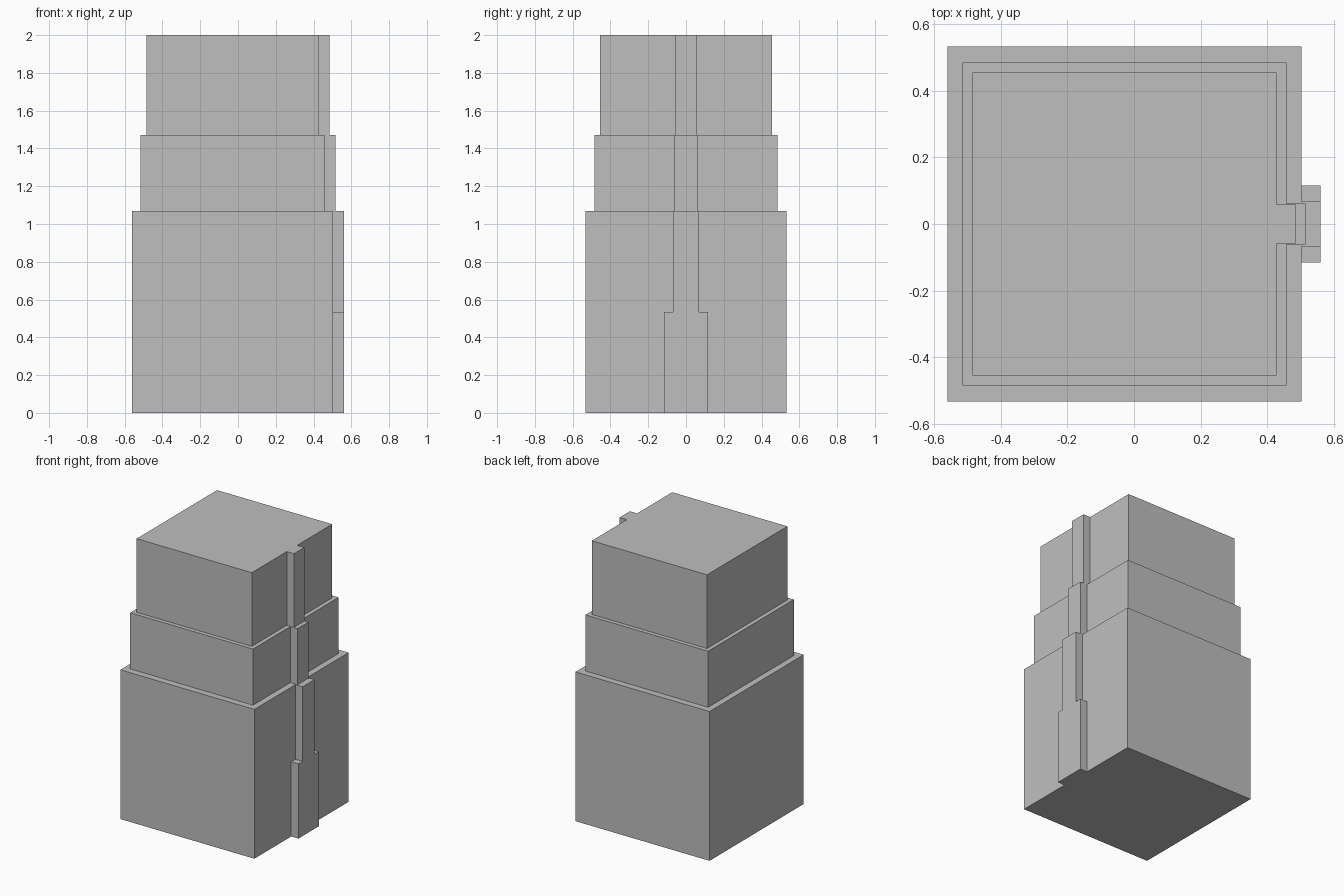
import bpy
import bmesh

cube = bpy.data.objects.get("Cube")
if cube:
    bpy.data.objects.remove(cube, do_unlink=True)

grey = bpy.data.materials.new("plain grey")
grey.use_nodes = True
grey.diffuse_color = (0.52, 0.52, 0.52, 1)
grey.node_tree.nodes["Principled BSDF"].inputs["Base Color"].default_value = (0.52, 0.52, 0.52, 1)


def extrude_footprint(name, outline, bottom, top):
    """Extrude a counter-clockwise floor outline into a closed solid."""
    bm = bmesh.new()
    face = bm.faces.new([bm.verts.new((x, y, bottom)) for x, y in outline])
    result = bmesh.ops.extrude_face_region(bm, geom=[face], use_keep_orig=True)
    for v in result["geom"]:
        if isinstance(v, bmesh.types.BMVert):
            v.co.z = top
    bmesh.ops.recalc_face_normals(bm, faces=bm.faces)
    mesh = bpy.data.meshes.new(name)
    bm.to_mesh(mesh)
    bm.free()
    mesh.materials.append(grey)
    obj = bpy.data.objects.new(name, mesh)
    bpy.context.collection.objects.link(obj)
    return obj


def tier(name, left, wall, flue, depth, flue_half, bottom, top):
    """One storey: a square block with the flue rib in its +x wall."""
    half = [(wall, flue_half), (wall, depth), (left, depth)]
    outline = [(flue, -flue_half), (flue, flue_half)] + half
    outline += [(x, -y) for x, y in reversed(half)]
    return extrude_footprint(name, outline, bottom, top)


# Three stepped storeys, each with its flue
tier("lower_storey", -0.56, 0.503, 0.56, 0.533, 0.0675, 0, 1.07)
tier("middle_storey", -0.515, 0.458, 0.515, 0.485, 0.0615, 1.07, 1.472)
tier("upper_storey", -0.485, 0.428, 0.485, 0.455, 0.0585, 1.472, 2)

# Wider shoulders on both sides of the flue base
for name, y0, y1 in (("front_flue_shoulder", -0.1155, -0.0675),
                     ("back_flue_shoulder", 0.0675, 0.1155)):
    extrude_footprint(name, [(0.503, y0), (0.56, y0), (0.56, y1), (0.503, y1)], 0, 0.535)
